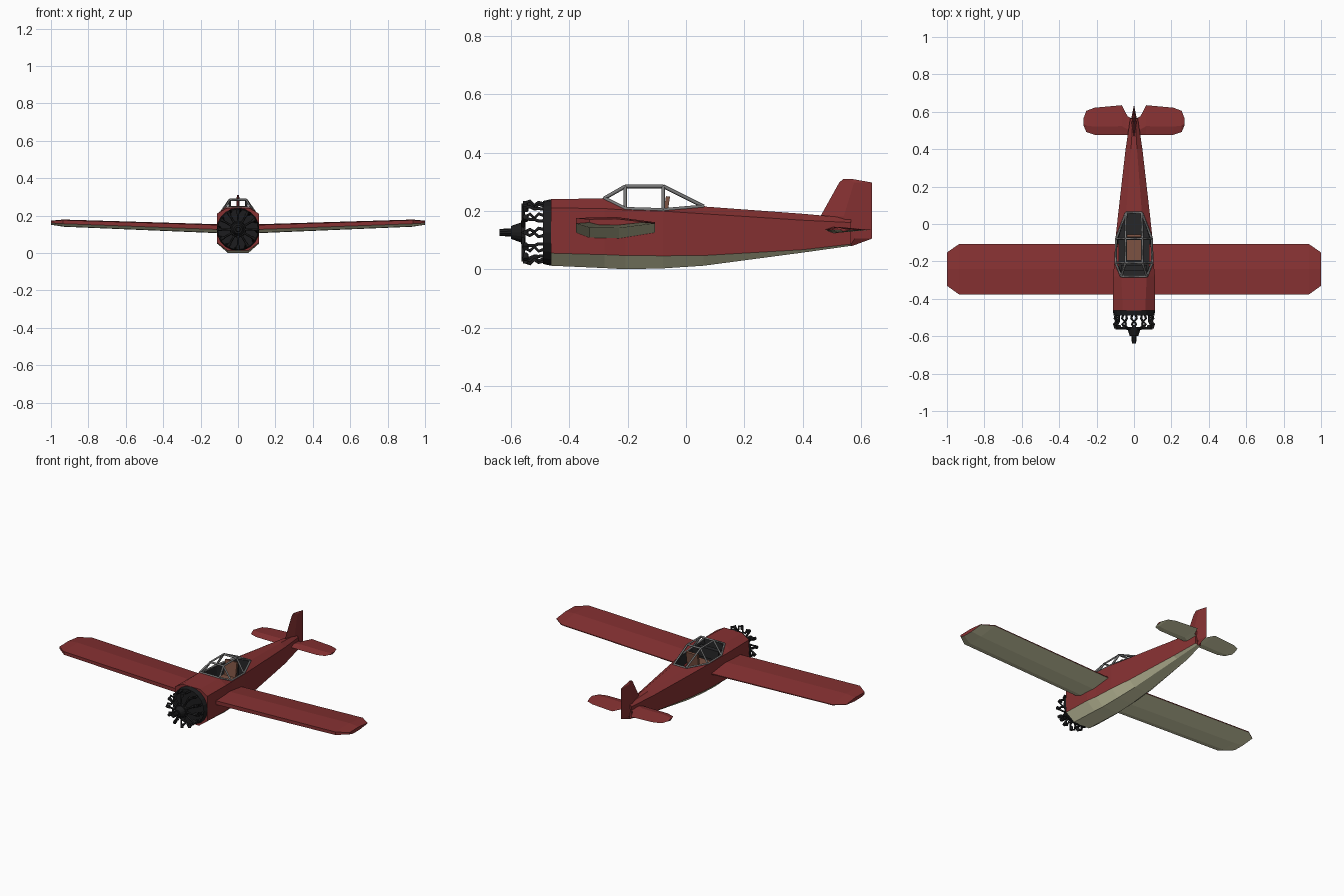
import bpy, bmesh, math
from mathutils import Matrix

if "Cube" in bpy.data.objects:
    bpy.data.objects.remove(bpy.data.objects["Cube"])


def material(name, rgb):
    m = bpy.data.materials.new(name)
    m.use_nodes = True
    m.diffuse_color = (*rgb, 1)
    m.node_tree.nodes["Principled BSDF"].inputs["Base Color"].default_value = (*rgb, 1)
    return m


RED = material("dull red", (0.24, 0.031, 0.032))
OLIVE = material("pale olive", (0.74, 0.73, 0.47))
BLACK = material("engine black", (0.012, 0.012, 0.013))
GREY = material("frame grey", (0.19, 0.19, 0.19))
DARK = material("cockpit dark", (0.02, 0.02, 0.022))
BROWN = material("seat brown", (0.2, 0.085, 0.055))


def finish(name, bm, mats, mirror=False):
    mesh = bpy.data.meshes.new(name)
    bm.to_mesh(mesh)
    bm.free()
    for m in mats:
        mesh.materials.append(m)
    ob = bpy.data.objects.new(name, mesh)
    bpy.context.scene.collection.objects.link(ob)
    if mirror:
        ob.modifiers.new("Mirror", 'MIRROR')


def loft(rings):
    """Closed skin through rings of equal point count; returns bmesh and side faces by span."""
    bm = bmesh.new()
    loops = [[bm.verts.new(p) for p in ring] for ring in rings]
    n = len(loops[0])
    spans = [[bm.faces.new((a[i], a[(i + 1) % n], b[(i + 1) % n], b[i])) for i in range(n)]
             for a, b in zip(loops, loops[1:])]
    bm.faces.new(loops[0])
    bm.faces.new(loops[-1])
    bmesh.ops.recalc_face_normals(bm, faces=bm.faces)
    return bm, spans


def paint_underside(bm):
    bm.normal_update()
    for f in bm.faces:
        f.material_index = 1 if f.normal.z < -0.15 else 0


def box(name, size, loc, mat, tilt=0):
    bm = bmesh.new()
    bmesh.ops.create_cube(bm, size=1, matrix=Matrix.Translation(loc)
                          @ Matrix.Rotation(tilt, 4, 'X') @ Matrix.Diagonal((*size, 1)))
    finish(name, bm, [mat])


def turned(name, r0, r1, y0, y1, sides=16):
    """Cylinder or cone along the nose axis."""
    bm = bmesh.new()
    bmesh.ops.create_cone(bm, cap_ends=True, segments=sides, radius1=r0, radius2=r1, depth=y1 - y0,
                          matrix=Matrix.Translation((0, (y0 + y1) / 2, AXIS))
                          @ Matrix.Rotation(-math.pi / 2, 4, 'X'))
    finish(name, bm, [BLACK])


def tubes(name, paths, radius, mat, resolution=0):
    cu = bpy.data.curves.new(name, 'CURVE')
    cu.dimensions = '3D'
    cu.bevel_depth = radius
    cu.bevel_resolution = resolution
    cu.use_fill_caps = True
    for path in paths:
        sp = cu.splines.new('POLY')
        sp.points.add(len(path) - 1)
        for p, co in zip(sp.points, path):
            p.co = (*co, 1)
    cu.materials.append(mat)
    ob = bpy.data.objects.new(name, cu)
    bpy.context.scene.collection.objects.link(ob)


AXIS = 0.126

# Fuselage: y, top half width, top z, half width, shoulder z, lower crease z, bottom half width, bottom z
STATIONS = [
    (-0.462, 0.06, 0.24, 0.112, 0.21, 0.055, 0.055, 0.012),
    (-0.28, 0.068, 0.243, 0.112, 0.208, 0.05, 0.055, 0.004),
    (-0.208, 0.098, 0.207, 0.105, 0.203, 0.047, 0.055, 0),
    (-0.078, 0.095, 0.203, 0.099, 0.199, 0.046, 0.052, 0.003),
    (0.06, 0.042, 0.215, 0.084, 0.19, 0.047, 0.045, 0.012),
    (0.40, 0.016, 0.19, 0.045, 0.168, 0.067, 0.02, 0.057),
    (0.565, 0.006, 0.175, 0.02, 0.16, 0.086, 0.008, 0.08),
]
rings = [[(wt, y, zt), (w, y, zu), (w, y, zl), (wb, y, zb),
          (-wb, y, zb), (-w, y, zl), (-w, y, zu), (-wt, y, zt)]
         for y, wt, zt, w, zu, zl, wb, zb in STATIONS]
bm, spans = loft(rings)
for span in spans:
    for i in (2, 3, 4):
        span[i].material_index = 1
bmesh.ops.delete(bm, geom=[spans[k][7] for k in (1, 2, 3)], context='FACES_ONLY')
finish("fuselage", bm, [RED, OLIVE])

# Cockpit tub hanging from the opening
rim = [(s[1], s[0], s[2]) for s in STATIONS[1:5]]
outline = rim + [(-x, y, z) for x, y, z in reversed(rim)]
bm = bmesh.new()
top = [bm.verts.new(p) for p in outline]
low = [bm.verts.new((x * 0.9, y, 0.1)) for x, y, z in outline]
for i in range(8):
    j = (i + 1) % 8
    bm.faces.new((top[i], low[i], low[j], top[j]))
bm.faces.new(low)
finish("cockpit_tub", bm, [DARK])

box("seat_cushion", (0.09, 0.12, 0.02), (0, -0.135, 0.15), BROWN)
box("seat_back", (0.08, 0.014, 0.11), (0, -0.07, 0.195), BROWN, -0.15)
box("instrument_panel", (0.14, 0.03, 0.06), (0, -0.235, 0.185), DARK)

# Canopy frame
ROOF, FRONT, BACK, TOP = 0.045, -0.208, -0.078, 0.284
bars = [[(-ROOF, y, TOP), (ROOF, y, TOP)] for y in (FRONT, BACK)]
for s in (-1, 1):
    r = [(s * x, y, z) for x, y, z in rim]
    a, b = (s * ROOF, FRONT, TOP), (s * ROOF, BACK, TOP)
    bars += [[r[0], a], [a, b], [b, r[3]], [a, r[1]], [b, r[2]], r]
bars += [[outline[0], outline[7]], [outline[3], outline[4]]]
tubes("canopy_frame", bars, 0.0065, GREY)

# Wings: blunt leading edge, flat top sloping back
WING = [(-0.377, -0.004), (-0.377, 0.02), (-0.24, 0.024), (-0.107, 0.002), (-0.107, -0.004),
        (-0.23, -0.024), (-0.33, -0.022)]


def wing_ring(x, chord, thick):
    mid = -0.24
    return [(x, mid + (y - mid) * chord, 0.126 + 0.036 * x + z * thick) for y, z in WING]


bm, _ = loft([wing_ring(0.08, 1, 1), wing_ring(0.935, 1, 0.8), wing_ring(1, 0.66, 0.45)])
paint_underside(bm)
finish("wings", bm, [RED, OLIVE], mirror=True)

# Tailplane: x, leading edge y, trailing edge y, half thickness
TAIL = [(0.012, 0.475, 0.565, 0.01), (0.034, 0.475, 0.575, 0.01), (0.065, 0.475, 0.635, 0.01),
        (0.21, 0.477, 0.622, 0.01), (0.255, 0.492, 0.605, 0.008), (0.27, 0.527, 0.565, 0.005)]
bm, _ = loft([[(x, y0, 0.135), (x, y0 * 0.7 + y1 * 0.3, 0.135 + t), (x, y1, 0.135),
               (x, y0 * 0.7 + y1 * 0.3, 0.135 - t)] for x, y0, y1, t in TAIL])
paint_underside(bm)
finish("tailplane", bm, [RED, OLIVE], mirror=True)

# Fin and rudder: z, leading edge y, trailing edge y, half thickness
FIN = [(0.08, 0.555, 0.57, 0.006), (0.105, 0.53, 0.638, 0.012), (0.18, 0.46, 0.638, 0.013),
       (0.297, 0.525, 0.638, 0.007), (0.31, 0.54, 0.565, 0.004)]
bm, _ = loft([[(0, y0, z), (t, y0 * 0.55 + y1 * 0.45, z), (0, y1, z),
               (-t, y0 * 0.55 + y1 * 0.45, z)] for z, y0, y1, t in FIN])
finish("fin_and_rudder", bm, [RED])

# Engine: backing ring, hub and propeller shaft
turned("engine_backplate", 0.108, 0.114, -0.49, -0.462, 20)
turned("crankcase_front", 0.04, 0.044, -0.566, -0.55)
turned("gear_housing", 0.022, 0.034, -0.6, -0.566)
turned("propeller_shaft", 0.012, 0.014, -0.64, -0.6, 10)

# Radial cylinder heads, pushrods and wavy exhaust pipes around the hub
heads, rods, pipes = [], [], []
COUNT = 12
for k in range(COUNT):
    angle = 2 * math.pi * k / COUNT

    def polar(r, y, turn=0.0):
        a = angle + turn
        return (r * math.sin(a), y, AXIS + r * math.cos(a))

    heads.append([polar(0.085, -0.55), polar(0.107, -0.55)])
    rods.append([polar(0.035, -0.558), polar(0.1, -0.558)])
    pipes.append([polar(0.1, -0.555), polar(0.108, -0.535, 0.1), polar(0.094, -0.52, 0.02),
                  polar(0.104, -0.505, 0.14), polar(0.098, -0.485, 0.1)])
tubes("cylinder_heads", heads, 0.01, BLACK, 1)
tubes("pushrods", rods, 0.006, BLACK)
tubes("exhaust_pipes", pipes, 0.006, BLACK, 1)
